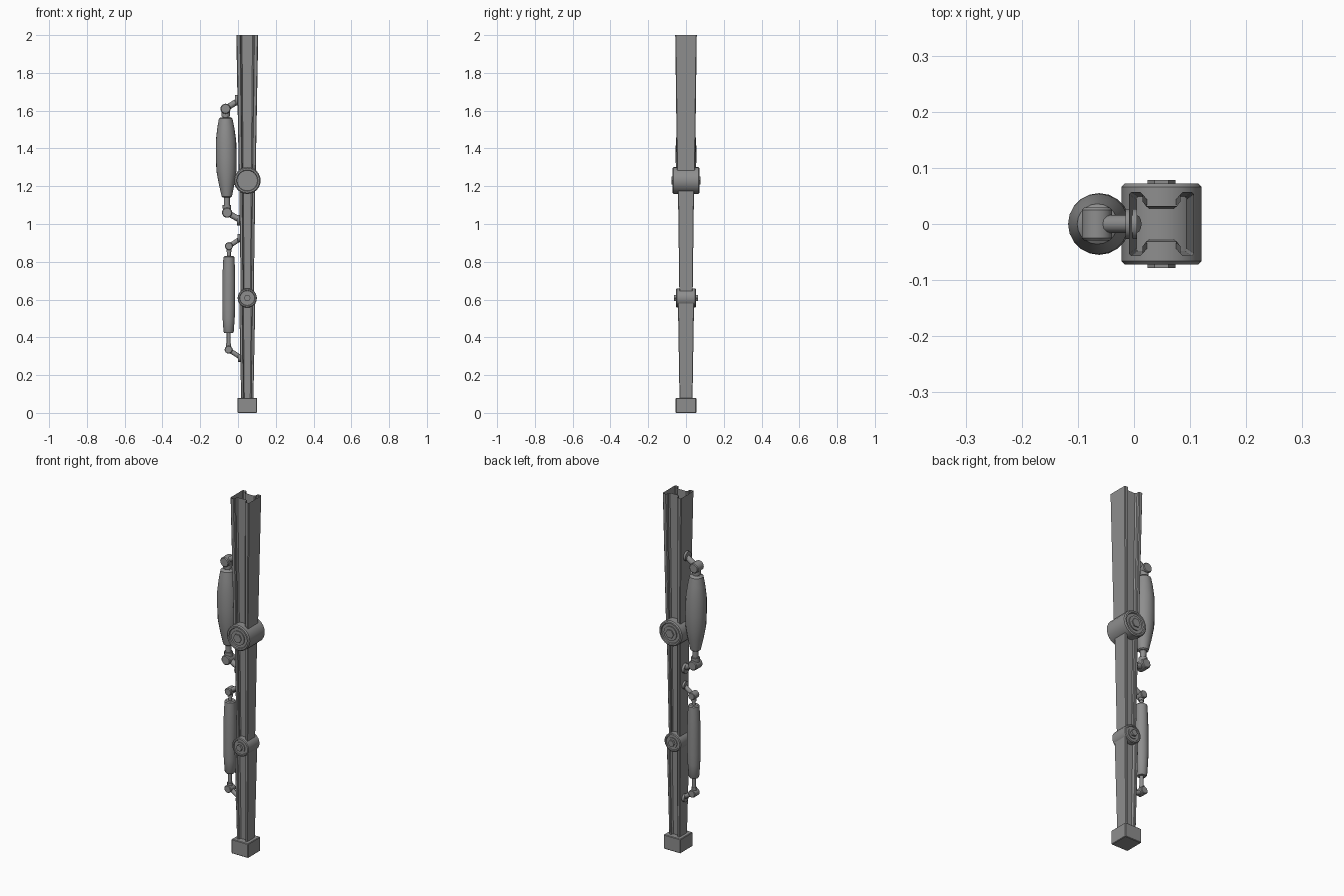
import bpy, bmesh, math
from mathutils import Vector

if "Cube" in bpy.data.objects:
    bpy.data.objects.remove(bpy.data.objects["Cube"])

CX = 0.049  # x of the beam centre line
METAL = bpy.data.materials.new("dark_metal")
METAL.diffuse_color = (0.27, 0.27, 0.27, 1)
METAL.use_nodes = True
METAL.node_tree.nodes["Principled BSDF"].inputs["Base Color"].default_value = METAL.diffuse_color


def finish(name, bm, smooth=False):
    bmesh.ops.recalc_face_normals(bm, faces=bm.faces)
    me = bpy.data.meshes.new(name)
    bm.to_mesh(me)
    bm.free()
    me.materials.append(METAL)
    ob = bpy.data.objects.new(name, me)
    bpy.context.collection.objects.link(ob)
    if smooth:
        bpy.ops.object.select_all(action='DESELECT')
        ob.select_set(True)
        bpy.context.view_layer.objects.active = ob
        bpy.ops.object.shade_smooth_by_angle(angle=math.radians(35))
    return ob


def lathe(name, base, axis, profile, sides=20):
    """Solid of revolution: profile is (radius, distance along axis)."""
    q = Vector(axis).to_track_quat('Z', 'Y')
    bm = bmesh.new()
    rings = []
    for r, h in profile:
        rings.append([bm.verts.new(Vector(base) + q @ Vector((
            r * math.cos(math.tau * i / sides), r * math.sin(math.tau * i / sides), h)))
            for i in range(sides)])
    for a, b in zip(rings, rings[1:]):
        for i in range(sides):
            j = (i + 1) % sides
            bm.faces.new((a[i], a[j], b[j], b[i]))
    bm.faces.new(rings[0])
    bm.faces.new(rings[-1])
    return finish(name, bm, True)


def rod(name, a, b, r, sides=12):
    d = Vector(b) - Vector(a)
    return lathe(name, a, d, [(r, 0), (r, d.length)], sides)


def beam(name, z0, hx0, hy0, z1, hx1, hy1):
    """Tapered hollow H-section with open ends, channels to front and back."""
    quarter = [(0.48, 0.56), (0.58, 0.70), (0.58, 0.93), (0.66, 1.0), (0.93, 1.0), (1.0, 0.93)]
    right = quarter + [(x, -y) for x, y in reversed(quarter)]
    outline = right + [(-x, -y) for x, y in right]
    bm = bmesh.new()
    lo, hi = [[bm.verts.new((CX + x * hx, y * hy, z)) for x, y in outline]
              for z, hx, hy in ((z0, hx0, hy0), (z1, hx1, hy1))]
    n = len(outline)
    for i in range(n):
        j = (i + 1) % n
        bm.faces.new((lo[i], lo[j], hi[j], hi[i]))
    return finish(name, bm)


def pivot(name, z, r, half, pin_r, pin_half):
    """Barrel across y with recessed ring faces and a projecting pin."""
    b = 0.08 * r
    side = [(r * 0.60, half - b), (r * 0.76, half - b), (r * 0.80, half),
            (r - b, half), (r, half - b)]
    prof = [(q, -h) for q, h in side] + [(q, h) for q, h in reversed(side)]
    lathe(name + "_barrel", (CX, 0, z), (0, 1, 0), prof, 24)
    boss = r * 0.56
    lathe(name + "_boss", (CX, 0, z), (0, 1, 0),
          [(boss, -half), (boss, half)], 20)
    lathe(name + "_pin", (CX, 0, z), (0, 1, 0),
          [(pin_r, -pin_half), (pin_r, pin_half)], 6)


def actuator(name, top, bottom, body, rod_r, knuckle_r, arms):
    """Spindle body on rods, with knuckles and angled arms to the beam."""
    T, B = Vector((top[0], 0, top[1])), Vector((bottom[0], 0, bottom[1]))
    axis = (T - B).normalized()
    lathe(name + "_body", B, axis, [(r, z - B.z) for r, z in body])
    rod(name + "_rod", B, T, rod_r)
    # collars where the rod enters each knuckle
    for label, p, s in (("upper", T, -1), ("lower", B, 1)):
        rod(f"{name}_{label}_collar", p, p + axis * s * knuckle_r * 1.5, rod_r * 1.4)
        h = knuckle_r * 1.08
        c = knuckle_r * 0.15
        lathe(f"{name}_{label}_knuckle", p, (0, 1, 0),
              [(knuckle_r - c, -h), (knuckle_r, c - h), (knuckle_r, h - c), (knuckle_r - c, h)], 16)
    for label, p, (x, z) in (("upper", T, arms[0]), ("lower", B, arms[1])):
        end = Vector((x, 0, z))
        rod(f"{name}_{label}_arm", p, end + Vector((0.012, 0, 0)), knuckle_r * 0.58)
        # mounting pad on the flange
        rod(f"{name}_{label}_pad", end - Vector((0.008, 0, 0)), end + Vector((0.012, 0, 0)),
            knuckle_r * 1.0, 16)


# beams from foot to top
beam("lower_beam", 0.05, 0.032, 0.034, 0.61, 0.043, 0.043)
beam("middle_beam", 0.61, 0.034, 0.035, 1.23, 0.043, 0.043)
beam("upper_beam", 1.23, 0.044, 0.047, 2.0, 0.058, 0.057)

# foot block
bm = bmesh.new()
bmesh.ops.create_cube(bm, size=1)
bmesh.ops.scale(bm, vec=(0.104, 0.109, 0.08), verts=bm.verts)
bmesh.ops.translate(bm, vec=(CX, 0, 0.04), verts=bm.verts)
bmesh.ops.bevel(bm, geom=bm.edges[:], offset=0.003, segments=1, affect='EDGES')
finish("foot", bm)

# hinges
pivot("upper_hinge", 1.23, 0.071, 0.072, 0.025, 0.078)
pivot("lower_hinge", 0.608, 0.051, 0.052, 0.018, 0.064)

# side actuators
actuator("upper_actuator", (-0.066, 1.61), (-0.058, 1.06),
         [(0.020, 1.140), (0.027, 1.145), (0.041, 1.21), (0.053, 1.28), (0.055, 1.35),
          (0.054, 1.44), (0.045, 1.51), (0.036, 1.558), (0.026, 1.565)],
         0.016, 0.027, ((-0.007, 1.655), (0.003, 1.02)))
actuator("lower_actuator", (-0.048, 0.883), (-0.050, 0.335),
         [(0.022, 0.422), (0.027, 0.43), (0.032, 0.50), (0.034, 0.56), (0.034, 0.70),
          (0.032, 0.77), (0.029, 0.825), (0.023, 0.83)],
         0.010, 0.021, ((0.006, 0.925), (0.007, 0.29)))
